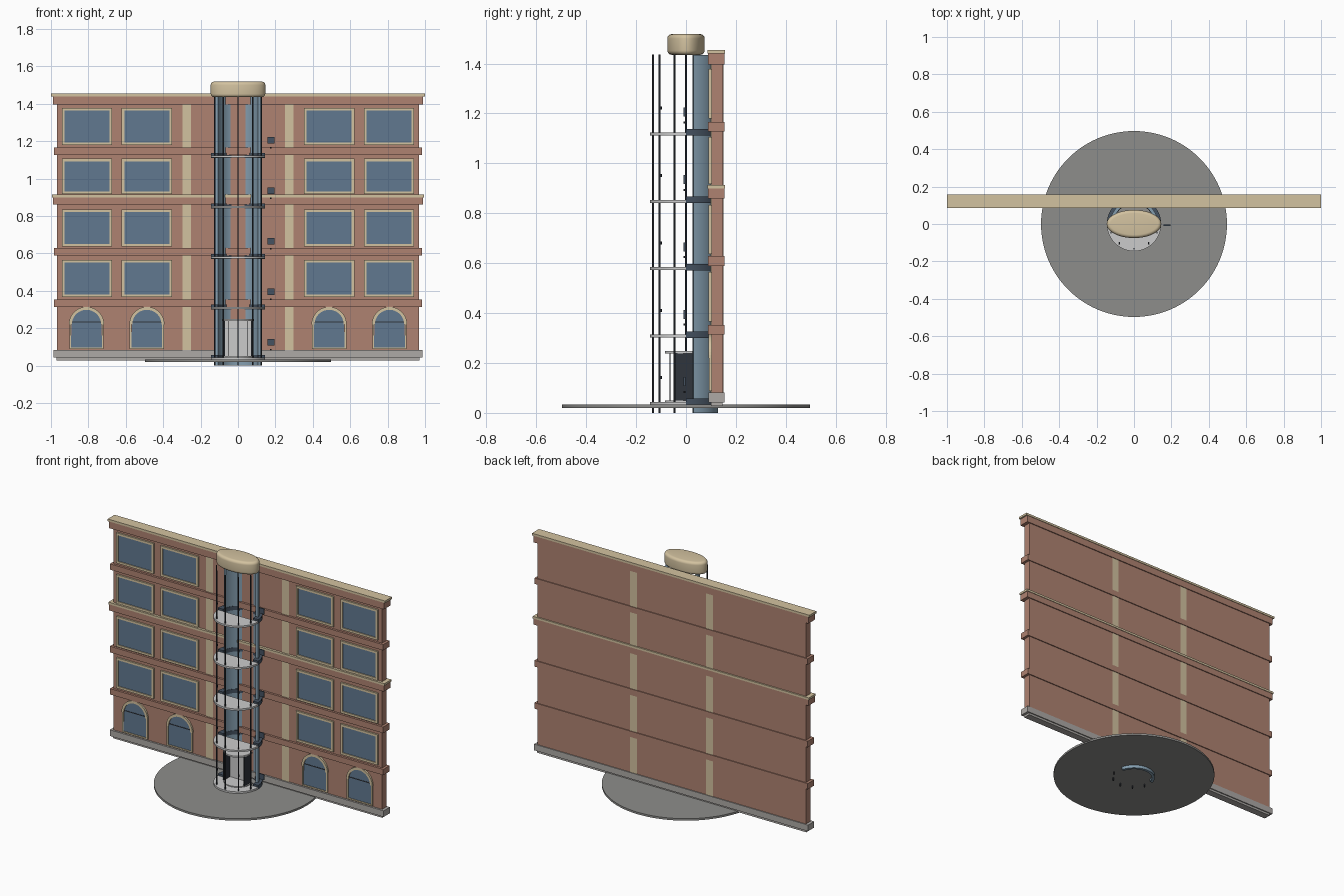
import bpy, bmesh, math
from mathutils import Vector

if "Cube" in bpy.data.objects:
    bpy.data.objects.remove(bpy.data.objects["Cube"])


def mat(name, r, g, b):
    m = bpy.data.materials.new(name)
    m.diffuse_color = (r, g, b, 1)
    m.use_nodes = True
    m.node_tree.nodes["Principled BSDF"].inputs["Base Color"].default_value = m.diffuse_color
    return m


BRICK = mat("brick", 0.43, 0.225, 0.165)
CREAM = mat("cream_stone", 0.65, 0.54, 0.35)
PANE = mat("window_blue", 0.12, 0.19, 0.28)
GLASS = mat("tower_glass", 0.23, 0.34, 0.43)
STONE = mat("grey_stone", 0.42, 0.40, 0.38)
PAVE = mat("paving", 0.27, 0.27, 0.26)
STEEL = mat("pale_steel", 0.6, 0.6, 0.6)
DARK = mat("dark_metal", 0.03, 0.035, 0.045)
SLATE = mat("slate_blue", 0.06, 0.085, 0.12)


def prism(name, pts, a, b, m, plane="XY", smooth=False):
    """Extrude a closed outline from a to b along the remaining axis."""
    bm = bmesh.new()
    place = (lambda p, d: Vector((p[0], p[1], d))) if plane == "XY" else (lambda p, d: Vector((p[0], d, p[1])))
    lo = [bm.verts.new(place(p, a)) for p in pts]
    hi = [bm.verts.new(place(p, b)) for p in pts]
    n = len(pts)
    bm.faces.new(lo)
    bm.faces.new(hi)
    for i in range(n):
        j = (i + 1) % n
        bm.faces.new((lo[i], lo[j], hi[j], hi[i]))
    bmesh.ops.recalc_face_normals(bm, faces=bm.faces)
    me = bpy.data.meshes.new(name)
    bm.to_mesh(me)
    bm.free()
    ob = bpy.data.objects.new(name, me)
    bpy.context.collection.objects.link(ob)
    me.materials.append(m)
    if smooth:
        bpy.ops.object.select_all(action="DESELECT")
        ob.select_set(True)
        bpy.context.view_layer.objects.active = ob
        bpy.ops.object.shade_smooth_by_angle(angle=math.radians(35))
    return ob


def box(name, x0, x1, y0, y1, z0, z1, m):
    return prism(name, [(x0, y0), (x1, y0), (x1, y1), (x0, y1)], z0, z1, m)


def arc(r, a0, a1, n, cx=0, cy=0, ry=None):
    ry = ry or r
    return [(cx + r * math.cos(math.radians(a0 + (a1 - a0) * i / n)),
             cy + ry * math.sin(math.radians(a0 + (a1 - a0) * i / n))) for i in range(n + 1)]


def ring(r0, r1, a0, a1, n, cx=0, cy=0):
    return arc(r1, a0, a1, n, cx, cy) + arc(r0, a1, a0, n, cx, cy)


def rod(name, x, y, z0, z1, r=0.004, m=DARK):
    return prism(name, arc(r, 0, 360, 12, x, y)[:-1], z0, z1, m, smooth=True)


# facade wall, plinth and pilasters
box("facade_wall", -0.968, 0.968, 0.102, 0.148, 0.08, 1.40, BRICK)
box("wall_footing", -0.97, 0.97, 0.1, 0.147, 0.028, 0.045, STONE)
box("wall_plinth", -0.987, 0.987, 0.09, 0.154, 0.042, 0.082, STONE)
for s in (-1, 1):
    a, b = sorted((s * 0.25, s * 0.298))
    box("pilaster", a, b, 0.098, 0.15, 0.08, 1.40, CREAM)

# horizontal floor bands and cream caps
for z0, z1, w in ((0.314, 0.352, 0.985), (0.588, 0.628, 0.985), (0.86, 0.902, 0.99),
                  (1.127, 1.165, 0.985), (1.396, 1.442, 0.99)):
    box("floor_band", -w, w, 0.088, 0.154, z0, z1, BRICK)
for z0, z1, w in ((0.9, 0.914, 0.995), (1.44, 1.454, 1.0)):
    box("cream_cornice", -w, w, 0.086, 0.157, z0, z1, CREAM)


# rectangular windows on the four upper floors
def rect_window(x0, x1, z0, z1):
    t = 0.014
    box("window_pane", x0 + t, x1 - t, 0.097, 0.104, z0 + t, z1 - t, PANE)
    for a, b, c, d in ((x0, x1, z1 - t, z1), (x0, x1, z0, z0 + t),
                       (x0, x0 + t, z0 + t, z1 - t), (x1 - t, x1, z0 + t, z1 - t)):
        box("window_trim", a, b, 0.091, 0.104, c, d, CREAM)


for z0, z1 in ((0.366, 0.564), (0.636, 0.834), (0.918, 1.106), (1.18, 1.378)):
    for a, b in ((0.353, 0.622), (0.674, 0.942)):
        rect_window(a, b, z0, z1)
        rect_window(-b, -a, z0, z1)

# arched windows on the ground floor
for cx in (-0.81, -0.487, 0.487, 0.81):
    pane = [(cx - 0.083, 0.096), (cx + 0.083, 0.096)] + arc(0.08, 0, 180, 24, cx, 0.227)
    prism("arched_pane", pane, 0.097, 0.104, PANE, "XZ")
    prism("arch_trim", ring(0.078, 0.094, 0, 180, 24, cx, 0.22), 0.091, 0.104, CREAM, "XZ")
    for s in (-1, 1):
        a, b = sorted((cx + s * 0.082, cx + s * 0.092))
        box("arch_jamb", a, b, 0.093, 0.104, 0.09, 0.22, CREAM)
    box("arch_sill", cx - 0.092, cx + 0.092, 0.093, 0.104, 0.088, 0.097, CREAM)
    box("window_transom", cx - 0.082, cx + 0.082, 0.095, 0.1, 0.23, 0.235, DARK)

# round paving
prism("round_paving", arc(0.497, 0, 360, 96)[:-1], 0.02, 0.033, PAVE, smooth=True)

# curved glass at the back of the lift tower
prism("tower_glass", ring(0.11, 0.128, 14, 166, 32), 0, 1.435, GLASS, smooth=True)

# tower rods at the front
for x, y in ((0, -0.132), (0.078, -0.107), (-0.078, -0.107), (0.123, -0.046), (-0.123, -0.046)):
    rod("tower_rod", x, y, 0, 1.437)

# landings: pale front half, dark curved rear half, call panel and buttons
for i in range(5):
    z = 0.035 + 0.27 * i
    prism("landing_front", arc(0.145, 180, 360, 40), z - 0.003, z + 0.009, STEEL, smooth=True)
    prism("landing_rear", ring(0.108, 0.145, 0, 180, 40), z - 0.004, z + 0.022, SLATE, smooth=True)
    box("call_panel", 0.157, 0.194, -0.01, -0.003, z + 0.072, z + 0.108, SLATE)
    rod("panel_button", 0.175, -0.006, z + 0.045, z + 0.053, 0.004)
    for s in (-1, 1):
        rod("rod_clamp", s * 0.078, -0.101, z + 0.1, z + 0.112, 0.004)

# lift cabin and its cable
prism("cabin_floor", arc(0.085, 180, 360, 32) + [(0.085, 0.027), (-0.085, 0.027)], 0.04, 0.05, STEEL)
prism("cabin_roof", arc(0.085, 180, 360, 32) + [(0.085, 0.027), (-0.085, 0.027)], 0.238, 0.248, STEEL)
box("cabin_back", -0.075, 0.075, 0.018, 0.027, 0.05, 0.24, STEEL)
for s in (-1, 1):
    a, b = sorted((s * 0.07, s * 0.078))
    box("cabin_side", a, b, -0.045, 0.027, 0.05, 0.24, DARK)
    rod("cabin_post", s * 0.05, -0.065, 0.05, 0.24, 0.002)
rod("lift_cable", 0, 0, 0.245, 1.437)

# oval tower cap with rounded edges
cap = prism("tower_cap", arc(0.146, 0, 360, 64, ry=0.075)[:-1], 1.435, 1.518, CREAM)
bev = cap.modifiers.new("round_edge", "BEVEL")
bev.width = 0.018
bev.segments = 5
bev.limit_method = "ANGLE"
bev.angle_limit = math.radians(50)
for p in cap.data.polygons:
    p.use_smooth = True
